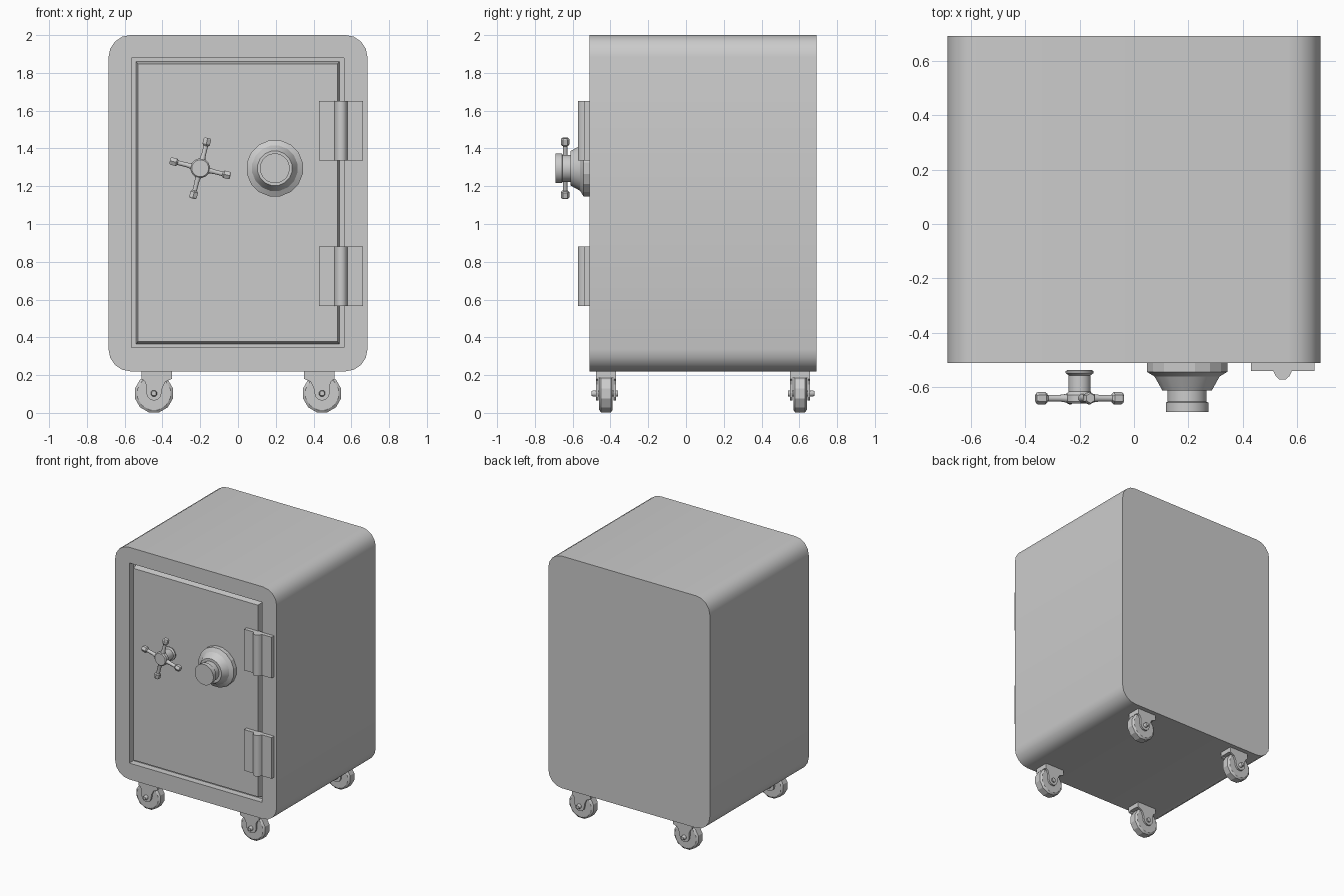
import bpy, bmesh
from math import pi, cos, sin, radians
from mathutils import Matrix, Vector

if "Cube" in bpy.data.objects:
    bpy.data.objects.remove(bpy.data.objects["Cube"])

YC = 0.09          # middle of the body in depth
FRONT = -0.51      # front plane of the body


def finish(name, bm, angle=35):
    bmesh.ops.recalc_face_normals(bm, faces=bm.faces)
    me = bpy.data.meshes.new(name)
    bm.to_mesh(me)
    bm.free()
    ob = bpy.data.objects.new(name, me)
    bpy.context.collection.objects.link(ob)
    bpy.ops.object.select_all(action='DESELECT')
    ob.select_set(True)
    bpy.context.view_layer.objects.active = ob
    if angle:
        bpy.ops.object.shade_smooth_by_angle(angle=radians(angle))
    return ob


def loft(name, rings, angle=35):
    """Skin a stack of point rings and cap both ends."""
    bm = bmesh.new()
    vs = [[bm.verts.new(p) for p in ring] for ring in rings]
    n = len(vs[0])
    for a, b in zip(vs, vs[1:]):
        for i in range(n):
            j = (i + 1) % n
            bm.faces.new((a[i], a[j], b[j], b[i]))
    bm.faces.new(vs[0])
    bm.faces.new(vs[-1])
    return finish(name, bm, angle)


def lathe(name, profile, sides, matrix, angle=35):
    """Turn (radius, height) pairs about local z, then place with matrix."""
    rings = [[matrix @ Vector((r * cos(2 * pi * (i + .5) / sides),
                               r * sin(2 * pi * (i + .5) / sides), h))
              for i in range(sides)] for r, h in profile]
    return loft(name, rings, angle)


def prism_y(name, pts, y0, y1, angle=35):
    return loft(name, [[(x, y, z) for x, z in pts] for y in (y0, y1)], angle)


def rect(x0, x1, z0, z1):
    return [(x0, z0), (x1, z0), (x1, z1), (x0, z1)]


def toward_front(x, z):
    return Matrix.Translation((x, 0, z)) @ Matrix.Rotation(pi / 2, 4, 'X')


# Body: rounded rectangle pushed back, with a recess for the door
R, SEG = 0.115, 4
outline = []
for k, (cx, cz) in enumerate([(0.685 - R, 2 - R), (-0.685 + R, 2 - R),
                              (-0.685 + R, 0.22 + R), (0.685 - R, 0.22 + R)]):
    for s in range(SEG + 1):
        a = pi / 2 * (k + s / SEG)
        outline.append((cx + R * cos(a), cz + R * sin(a)))
body = prism_y("safe_body", outline, FRONT, 0.69)
cutter = prism_y("recess_cutter", rect(-0.565, 0.56, 0.345, 1.88), -0.6, -0.46, 0)
cutter.hide_render = True
cut = body.modifiers.new("recess", 'BOOLEAN')
cut.operation = 'DIFFERENCE'
cut.solver = 'EXACT'
cut.object = cutter
bpy.context.view_layer.objects.active = body
bpy.ops.object.modifier_apply(modifier=cut.name)
bpy.data.objects.remove(cutter)

# Door with steep sloping edges
loft("door", [[(x, -0.458, z) for x, z in rect(-0.54, 0.537, 0.365, 1.86)],
              [(x, FRONT, z) for x, z in rect(-0.53, 0.527, 0.378, 1.848)]], 0)

# Hinges: flat leaf with a rounded knuckle
leaf = [(0.43, -0.505), (0.43, -0.54), (0.512, -0.54), (0.52, -0.558),
        (0.535, -0.572), (0.557, -0.572), (0.572, -0.558), (0.58, -0.54),
        (0.663, -0.54), (0.663, -0.505)]
for label, z0 in (("lower", 0.565), ("upper", 1.335)):
    loft(label + "_hinge", [[(x, y, z) for x, y in leaf] for z in (z0, z0 + 0.315)], 50)

# Combination dial
dial = toward_front(0.195, 1.295)
lathe("dial_base", [(0.151, 0.50), (0.151, 0.543), (0.122, 0.56),
                    (0.093, 0.611)], 16, dial, 20)
lathe("dial_knob", [(0.072, 0.60), (0.072, 0.653), (0.079, 0.656),
                    (0.079, 0.69)], 24, dial)

# Four-spoke handle
HX, HZ, HY = -0.2, 1.295, -0.64
lathe("handle_hub", [(0.047, 0.537), (0.052, 0.541), (0.052, 0.548), (0.041, 0.556),
                     (0.041, 0.615), (0.052, 0.628), (0.052, 0.652), (0.045, 0.66)],
      16, toward_front(HX, HZ))
for k in range(4):
    a = radians(76 + 90 * k)
    m = Matrix.Translation((HX, HY, HZ)) @ Matrix.Rotation(pi / 2 - a, 4, 'Y')
    lathe(f"handle_spoke_{k + 1}", [(0.02, 0.03), (0.013, 0.075), (0.013, 0.13)], 8, m, 50)
    lathe(f"handle_tip_{k + 1}", [(0.016, 0.122), (0.023, 0.13), (0.023, 0.158),
                                  (0.018, 0.165)], 6, m, 0)

# Casters, mirrored to the four corners
plate = [(0.35, 0.222), (0.51, 0.222), (0.51, 0.18), (0.495, 0.168), (0.487, 0.15)]
plate += [(0.445 + 0.04 * cos(t), 0.105 + 0.04 * sin(t))
          for t in (radians(-30 * i) for i in range(7))]
plate += [(0.4, 0.135), (0.385, 0.165), (0.35, 0.18)]
for sx in (-1, 1):
    for sy in (-1, 1):
        tag = ("front" if sy < 0 else "rear") + ("_left" if sx < 0 else "_right")

        def depth(d):
            return YC + sy * d
        leg = [(sx * x, z) for x, z in plate]
        for side, d0, d1 in (("outer", 0.552, 0.566), ("inner", 0.46, 0.474)):
            prism_y(f"{tag}_caster_{side}_leg", leg, depth(d0), depth(d1), 0)
        top = rect(sx * 0.35, sx * 0.51, 0.185, 0.222)
        prism_y(tag + "_caster_top", top, depth(0.465), depth(0.56), 0)
        m = (Matrix.Translation((sx * 0.445, YC, 0.103))
             @ Matrix.Rotation(-sy * pi / 2, 4, 'X'))
        lathe(tag + "_wheel", [(0.09, 0.478), (0.104, 0.488), (0.104, 0.54),
                               (0.09, 0.55)], 12, m, 20)
        lathe(tag + "_axle", [(0.018, 0.45), (0.018, 0.58), (0.013, 0.59)], 8, m, 50)
